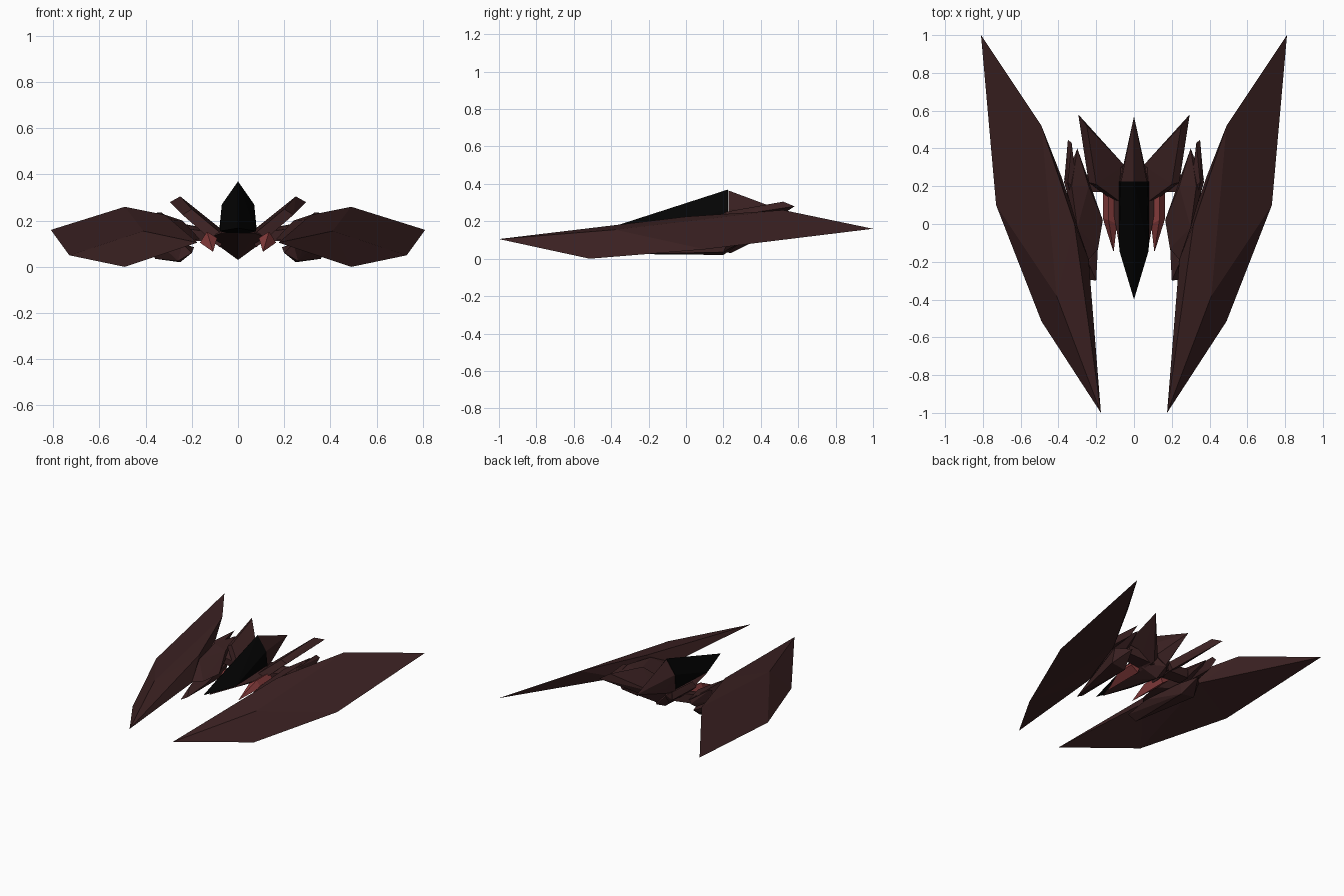
import bpy, bmesh

def material(name, rgb):
    m = bpy.data.materials.new(name)
    m.diffuse_color = (*rgb, 1)
    return m

BROWN = material("dark_brown_hull", (0.044, 0.0155, 0.0160))
BLACK = material("black_canopy", (0.0012, 0.0012, 0.0012))
RED = material("dull_red", (0.24, 0.045, 0.045))

def finish(name, bm, mat):
    """Turn the bmesh into a flat-shaded object."""
    bmesh.ops.recalc_face_normals(bm, faces=bm.faces)
    me = bpy.data.meshes.new(name)
    bm.to_mesh(me)
    bm.free()
    me.materials.append(mat)
    bpy.context.collection.objects.link(bpy.data.objects.new(name, me))

def mirror(bm):
    geom = bm.verts[:] + bm.edges[:] + bm.faces[:]
    for v in bmesh.ops.duplicate(bm, geom=geom)["geom"]:
        if isinstance(v, bmesh.types.BMVert):
            v.co.x = -v.co.x

def faceted_pair(name, points, faces, mat):
    """Left and right shape from named points; each face is a string of letters."""
    bm = bmesh.new()
    v = {k: bm.verts.new(p) for k, p in points.items()}
    for f in faces.split():
        bm.faces.new([v[c] for c in f])
    mirror(bm)
    finish(name, bm, mat)

def hull(name, points, mat, pair=True):
    """Convex solid: a left and right pair, or one symmetric solid on the centre."""
    bm = bmesh.new()
    if not pair:
        points = points + [(-x, y, z) for x, y, z in points if x > 0]
    for p in points:
        bm.verts.new(p)
    res = bmesh.ops.convex_hull(bm, input=bm.verts[:])
    loose = {e for e in res["geom_interior"] + res["geom_unused"]
             if isinstance(e, bmesh.types.BMVert)}
    bmesh.ops.delete(bm, geom=list(loose), context="VERTS")
    if pair:
        mirror(bm)
    finish(name, bm, mat)

# Long blade wings: n nose, f front, o outer, t tail tip, b back,
# i/j inner lower edge, u inner upper corner, r ridge
faceted_pair("blade_wings", {
    "n": (0.175, -1.0, 0.105), "f": (0.49, -0.515, 0.0), "o": (0.73, 0.10, 0.05),
    "t": (0.81, 1.0, 0.16), "b": (0.49, 0.52, 0.26), "j": (0.38, 0.24, 0.135),
    "i": (0.24, -0.19, 0.115), "u": (0.315, 0.0, 0.225), "r": (0.41, -0.38, 0.155)},
    "nfr for rob otb nru rbu nui uji ubj nif ijf fjo ojt tjb", BROWN)

# Canopy: pointed nose, flat back
hull("canopy", [
    (0, 0.225, 0.37), (0.07, 0.225, 0.27), (0.08, 0.225, 0.17),
    (0.078, -0.14, 0.155), (0, -0.40, 0.168), (0, -0.14, 0.13), (0, 0.225, 0.13)],
    BLACK, pair=False)

# Keel under the canopy
hull("belly_keel", [
    (0, -0.33, 0.145), (0.075, -0.13, 0.145), (0.13, 0.18, 0.125),
    (0, 0.24, 0.03), (0, 0.34, 0.08), (0.07, 0.30, 0.16)], BROWN, pair=False)

# Tail spike behind the canopy
hull("tail_spike", [
    (0, 0.226, 0.365), (0.068, 0.226, 0.268), (0.075, 0.226, 0.14),
    (0.055, 0.31, 0.2), (0, 0.57, 0.237), (0, 0.3, 0.07)], BROWN, pair=False)

# Raised rear fins, a slanted plate with a sharp tip
hull("rear_fins", [
    (0.05, 0.31, 0.145), (0.05, 0.10, 0.125), (0.08, 0.31, 0.10), (0.08, 0.10, 0.085),
    (0.25, 0.52, 0.305), (0.295, 0.58, 0.28), (0.275, 0.53, 0.262),
    (0.20, 0.21, 0.25), (0.24, 0.22, 0.225)], BROWN)

# Red intakes: tilted boxes with a raked front
hull("red_intakes", [
    (0.134, 0.17, 0.152), (0.09, 0.17, 0.125), (0.108, 0.17, 0.065), (0.165, 0.17, 0.105),
    (0.134, 0.02, 0.152), (0.09, 0.0, 0.125), (0.108, -0.15, 0.065), (0.165, 0.03, 0.105)],
    RED)

# Inner pods: upper plates, lower boats and rear prongs
hull("upper_pods", [
    (0.19, -0.13, 0.115), (0.165, 0.02, 0.12), (0.24, 0.2, 0.2), (0.30, -0.02, 0.205),
    (0.33, 0.20, 0.23), (0.37, 0.22, 0.19), (0.26, 0.12, 0.10), (0.24, -0.19, 0.12),
    (0.30, 0.40, 0.215)], BROWN)
hull("lower_pods", [
    (0.20, -0.30, 0.06), (0.24, -0.21, 0.10), (0.19, -0.10, 0.085), (0.26, -0.29, 0.025),
    (0.25, 0.20, 0.02), (0.36, 0.20, 0.035), (0.30, 0.0, 0.12), (0.37, 0.24, 0.13),
    (0.24, 0.2, 0.1), (0.29, 0.33, 0.11)], BROWN)
hull("rear_prongs", [
    (0.33, 0.10, 0.16), (0.37, 0.22, 0.16), (0.35, 0.445, 0.215), (0.33, 0.43, 0.235),
    (0.35, 0.38, 0.17), (0.30, 0.18, 0.21), (0.35, 0.22, 0.235)], BROWN)

# Cross struts joining keel, intakes and pods
hull("cross_struts", [
    (0.04, 0.17, 0.10), (0.04, 0.28, 0.10), (0.04, 0.17, 0.14), (0.04, 0.28, 0.15),
    (0.26, 0.17, 0.12), (0.26, 0.26, 0.12), (0.26, 0.17, 0.17), (0.26, 0.26, 0.19)], BROWN)
